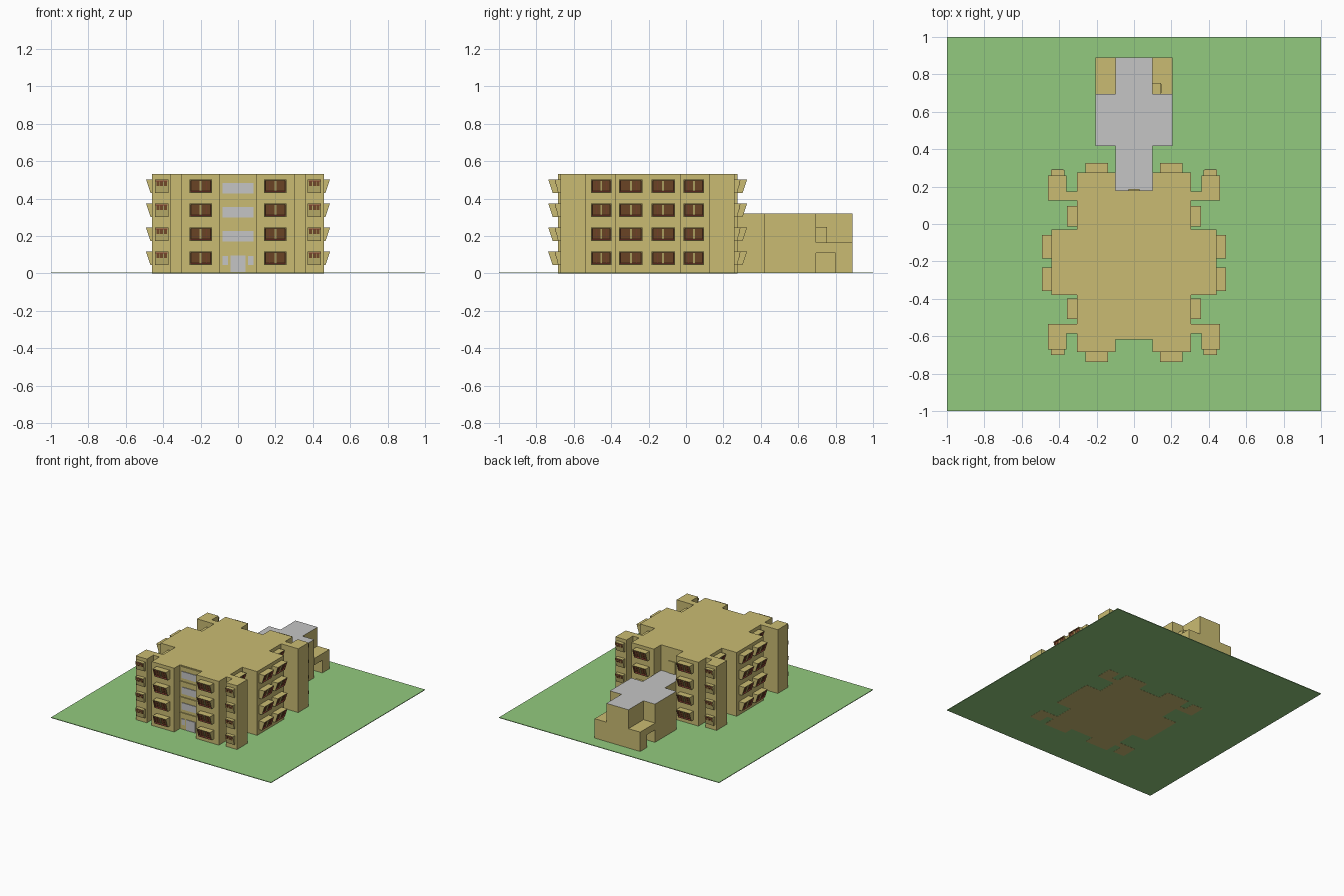
import bpy, bmesh
from mathutils import Vector

cube = bpy.data.objects.get("Cube")
if cube:
    bpy.data.objects.remove(cube)


def material(name, r, g, b):
    m = bpy.data.materials.new(name)
    m.use_nodes = True
    m.diffuse_color = (r, g, b, 1)
    m.node_tree.nodes["Principled BSDF"].inputs["Base Color"].default_value = (r, g, b, 1)
    return m


TAN = material("sandstone", 0.59, 0.50, 0.17)
RED = material("red_frame", 0.30, 0.06, 0.04)
BROWN = material("brown_pane", 0.21, 0.085, 0.028)
GREY = material("light_grey", 0.56, 0.56, 0.56)
GREEN = material("grass", 0.29, 0.59, 0.21)


def finish(bm, name, *mats):
    bmesh.ops.recalc_face_normals(bm, faces=bm.faces)
    mesh = bpy.data.meshes.new(name)
    bm.to_mesh(mesh)
    bm.free()
    for m in mats:
        mesh.materials.append(m)
    obj = bpy.data.objects.new(name, mesh)
    bpy.context.collection.objects.link(obj)
    return obj


def extrude(name, points, offset, *mats):
    """Closed outline swept along an offset vector."""
    bm = bmesh.new()
    face = bm.faces.new([bm.verts.new(p) for p in points])
    ring = bmesh.ops.extrude_face_region(bm, geom=[face], use_keep_orig=True)
    moved = [v for v in ring["geom"] if isinstance(v, bmesh.types.BMVert)]
    bmesh.ops.translate(bm, verts=moved, vec=offset)
    return finish(bm, name, *mats)


def box(name, x0, x1, y0, y1, z0, z1, *mats):
    pts = [(x0, y0, z0), (x1, y0, z0), (x1, y1, z0), (x0, y1, z0)]
    return extrude(name, pts, (0, 0, z1 - z0), *mats)


def mirrored(half):
    return half + [(-x, y) for x, y in reversed(half)]


ROOF, ANNEX, LOW = 0.53, 0.32, 0.165
FLOORS = [0.045 + 0.1285 * k for k in range(4)]

# Lawn and main block
box("lawn", -1, 1, -1, 1, 0.001, 0.006, GREEN)
half = [(0.1, -0.61), (0.1, -0.685), (0.305, -0.685), (0.305, -0.585), (0.36, -0.585),
        (0.36, -0.67), (0.46, -0.67), (0.46, -0.535), (0.305, -0.535), (0.305, -0.38),
        (0.44, -0.38), (0.44, -0.03), (0.305, -0.03), (0.305, 0.125), (0.46, 0.125),
        (0.46, 0.26), (0.36, 0.26), (0.36, 0.175), (0.305, 0.175), (0.305, 0.275),
        (0.1, 0.275), (0.1, 0.18)]
extrude("main_block", [(x, y, 0) for x, y in mirrored(half)], (0, 0, ROOF), TAN)


def wedge(bm, base, n, u0, u1, z0, z1, back, front):
    """Six-sided block on a wall; back and front give (bottom, top) depths."""
    t = Vector((-n.y, n.x, 0))
    rings = []
    for depth in (back, front):
        rings.append([bm.verts.new(base + t * u + n * depth[k] + Vector((0, 0, (z0, z1)[k])))
                      for u, k in ((u0, 0), (u1, 0), (u1, 1), (u0, 1))])
    a, b = rings
    sides = [bm.faces.new((a[i], a[(i + 1) % 4], b[(i + 1) % 4], b[i])) for i in range(4)]
    faces = sides + [bm.faces.new(a[::-1]), bm.faces.new(b)]
    bmesh.ops.recalc_face_normals(bm, faces=faces)
    return faces


def window_bay(bm, base, n, z, width):
    """Leaning bay with a sunken, framed pane and a central post."""
    w, h, low, top = width / 2, 0.072, 0.028, 0.052
    pane = wedge(bm, base, n, -w, w, z, z + h, (-0.01, -0.01), (low, top))[-1]
    bmesh.ops.inset_individual(bm, faces=[pane], thickness=0.007)
    for f in bmesh.ops.inset_individual(bm, faces=[pane], thickness=0.004, depth=-0.008)["faces"]:
        f.material_index = 1
    pane.material_index = 2
    lean = (top - low) / h
    for u, half_w, mat, drop in ((0, 0.005, 0, 0.001), (-w / 2, 0.001, 1, 0.006), (w / 2, 0.001, 1, 0.006)):
        d0, d1 = low + lean * 0.009 - drop, top - lean * 0.009 - drop
        for f in wedge(bm, base, n, u - half_w, u + half_w, z + 0.009, z + h - 0.009,
                       (d0 - 0.01, d1 - 0.01), (d0, d1)):
            f.material_index = mat


def slot_bay(bm, base, n, z):
    """Small leaning bay with a red head strip and three slots."""
    w, h, low, top = 0.036, 0.072, 0.014, 0.03
    wedge(bm, base, n, -w, w, z, z + h, (-0.01, -0.01), (low, top))

    def plate(u0, u1, za, zb, mat):
        d0, d1 = (low + (top - low) * q / h for q in (za, zb))
        for f in wedge(bm, base, n, u0, u1, z + za, z + zb, (d0 - 0.004, d1 - 0.004),
                       (d0 + 0.002, d1 + 0.002)):
            f.material_index = mat

    plate(-0.032, 0.032, 0.061, 0.066, 1)
    for u in (-0.021, 0, 0.021):
        plate(u - 0.008, u + 0.008, 0.037, 0.061, 2)


# Window bays on every floor, both sides
FRONT, BACK = Vector((0, -1, 0)), Vector((0, 1, 0))
walls = {
    "front_bays": [(0.2, -0.685, FRONT, 0.12)],
    "back_bays": [(0.2, 0.275, BACK, 0.12)],
    "side_bays": [(0.44, -0.295, None, 0.125), (0.44, -0.122, None, 0.125)],
    "recess_bays": [(0.305, -0.453, None, 0.11), (0.305, 0.042, None, 0.11)],
    "front_tower_bays": [(0.408, -0.67, FRONT, 0)],
    "back_tower_bays": [(0.408, 0.26, BACK, 0)],
}
for name, places in walls.items():
    bm = bmesh.new()
    for x, y, n, width in places:
        for s in (-1, 1):
            for z in FLOORS:
                base, out = Vector((s * x, y, 0)), n or Vector((s, 0, 0))
                if width:
                    window_bay(bm, base, out, z, width)
                else:
                    slot_bay(bm, base, out, z)
    finish(bm, name, TAN, RED, BROWN)

# Entrance bay: door, side lights, stair windows and floor ledges
Y = -0.61
box("entrance_door", -0.04, 0.04, Y - 0.005, Y + 0.002, 0.008, 0.095, GREY)
for side, s in (("left", 1), ("right", -1)):
    box(side + "_side_light", s * 0.053, s * 0.083, Y - 0.005, Y + 0.002, 0.045, 0.093, GREY)
for k in (1, 2, 3):
    z = FLOORS[k]
    box(f"stair_window_{k}", -0.083, 0.083, Y - 0.005, Y + 0.002, z - 0.003, z + 0.052, GREY)
    box(f"floor_ledge_{k}", -0.1, 0.1, Y - 0.008, Y + 0.002, z - 0.036, z - 0.029, TAN)
box("top_ledge", -0.1, 0.1, Y - 0.008, Y + 0.002, 0.517, 0.524, TAN)
box("back_roof_door", -0.03, 0.03, 0.178, 0.186, ANNEX, 0.42, TAN)

# Rear annex with a grey roof
annex = mirrored([(0.1, 0.178), (0.1, 0.418), (0.205, 0.418), (0.205, 0.695), (0.1, 0.695), (0.1, 0.89)])
obj = extrude("annex", [(x, y, 0.004) for x, y in annex], (0, 0, ANNEX - 0.004), TAN, GREY)
for p in obj.data.polygons:
    p.material_index = int(p.normal.z > 0.9)

# Low annex corners, open beneath, and the roof stair head
corner = [(0.695, 0.11), (0.8, 0.11), (0.8, 0.004), (0.89, 0.004), (0.89, LOW), (0.695, LOW)]
for side, s in (("left", 1), ("right", -1)):
    extrude(side + "_low_corner", [(s * 0.1, y, z) for y, z in corner], (s * 0.107, 0, 0), TAN)
box("stair_head", 0.1, 0.145, 0.695, 0.753, LOW, 0.247, TAN)
box("stair_head_door", 0.145, 0.149, 0.702, 0.745, LOW, 0.232, TAN)
